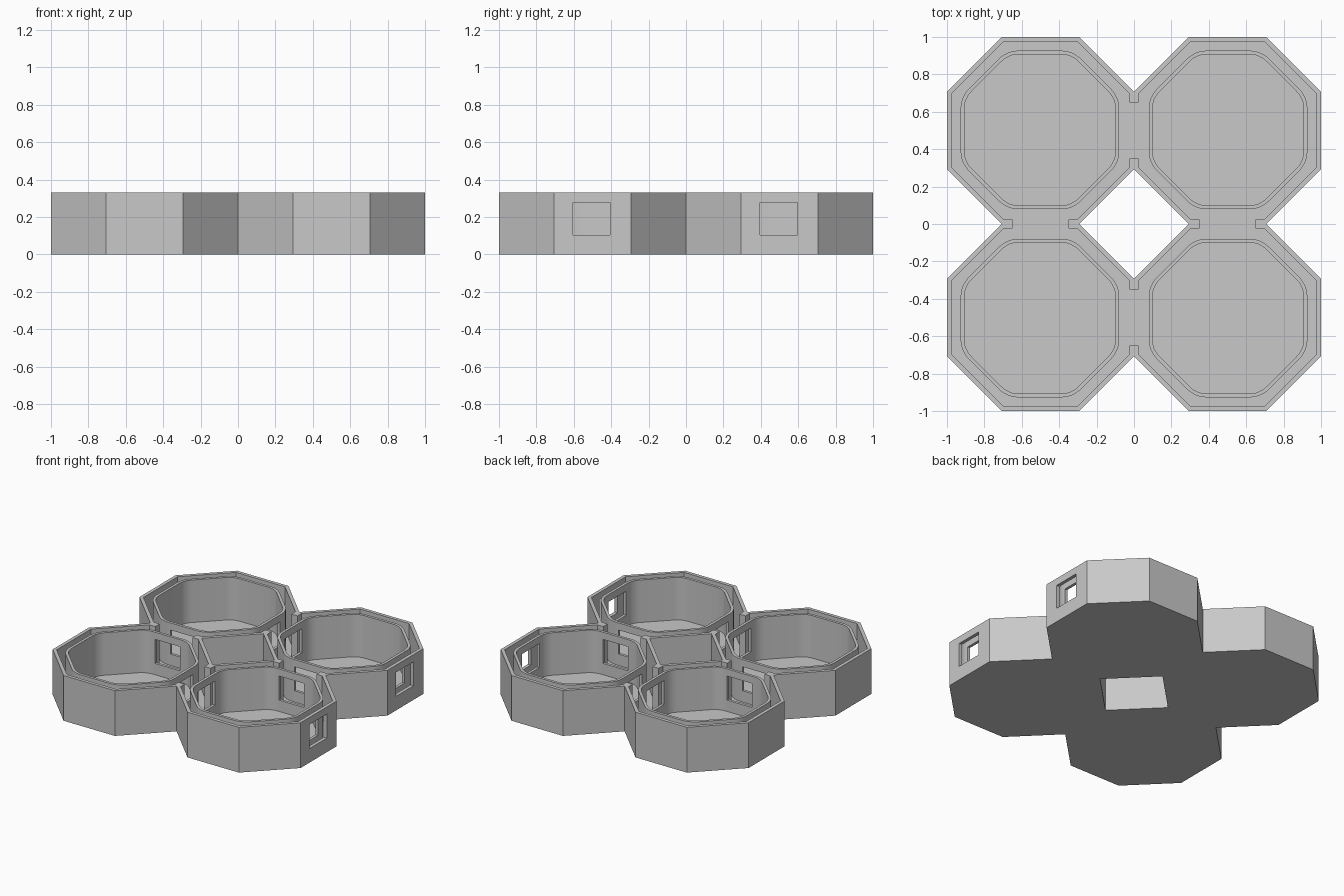
import bpy, bmesh, math
from mathutils import Vector, Matrix

if "Cube" in bpy.data.objects:
    bpy.data.objects.remove(bpy.data.objects["Cube"])

H, FLOOR = 0.33, 0.02          # overall height, floor thickness

grey = bpy.data.materials.new("plain grey")
grey.diffuse_color = (0.58, 0.58, 0.58, 1)
grey.use_nodes = True
grey.node_tree.nodes["Principled BSDF"].inputs["Base Color"].default_value = grey.diffuse_color


def spin(points):
    """Repeat a quarter outline four times around the centre."""
    turns = [(1, 0), (0, 1), (-1, 0), (0, -1)]
    return [(c * x - s * y, s * x + c * y) for c, s in turns for x, y in points]


def loop(bm, points, z):
    return [bm.verts.new((x, y, z)) for x, y in points]


def wall(bm, low, high):
    for i in range(len(low)):
        j = (i + 1) % len(low)
        bm.faces.new((low[i], low[j], high[j], high[i]))


def cap(bm, *loops):
    """Fill the flat area between an outline and its hole."""
    edges = []
    for lp in loops:
        for i in range(len(lp)):
            pair = (lp[i], lp[(i + 1) % len(lp)])
            edges.append(bm.edges.get(pair) or bm.edges.new(pair))
    bmesh.ops.triangle_fill(bm, edges=edges, use_beauty=True, normal=(0, 0, 1))


def finish(bm, name):
    bmesh.ops.recalc_face_normals(bm, faces=bm.faces[:])
    mesh = bpy.data.meshes.new(name)
    bm.to_mesh(mesh)
    bm.free()
    mesh.materials.append(grey)
    ob = bpy.data.objects.new(name, mesh)
    bpy.context.collection.objects.link(ob)
    return ob


def rounded_octagon(cx, cy, half, radius, steps=6):
    pts = []
    reach = (half - radius) / math.cos(math.pi / 8)
    for k in range(8):
        mid = math.pi / 8 + k * math.pi / 4
        for i in range(steps + 1):
            a = mid + (i / steps - 0.5) * math.pi / 4
            pts.append((cx + reach * math.cos(mid) + radius * math.cos(a),
                        cy + reach * math.sin(mid) + radius * math.sin(a)))
    return pts


# Outer shell: four joined octagons with thin walls, openings between the
# cells and a square hole through the middle
outline = spin([(.707, 0), (1, .293), (1, .707), (.707, 1), (.293, 1)])
cavity = spin([(.65, .025), (.697, .025), (.975, .303), (.975, .697),
               (.697, .975), (.303, .975), (.025, .697), (.025, .65)])
core = spin([(.35, .025), (.303, .025), (.025, .303), (.025, .35)])
hole = spin([(.293, 0)])

bm = bmesh.new()
out_lo, out_hi = loop(bm, outline, 0), loop(bm, outline, H)
cav_lo, cav_hi = loop(bm, cavity, FLOOR), loop(bm, cavity, H)
core_lo, core_hi = loop(bm, core, FLOOR), loop(bm, core, H)
hole_lo, hole_hi = loop(bm, hole, 0), loop(bm, hole, H)
for low, high in ((out_lo, out_hi), (cav_lo, cav_hi),
                  (core_lo, core_hi), (hole_lo, hole_hi)):
    wall(bm, low, high)
cap(bm, out_lo, hole_lo)       # underside
cap(bm, cav_lo, core_lo)       # floor
cap(bm, out_hi, cav_hi)        # outer rim
cap(bm, core_hi, hole_hi)      # rim around the middle hole
parts = [finish(bm, "outer_shell")]

# Thin rounded liner wall inside each cell
for side_y, row in ((-1, "front"), (1, "back")):
    for side_x, col in ((-1, "left"), (1, "right")):
        cx, cy = 0.503 * side_x, 0.503 * side_y
        bm = bmesh.new()
        outer = rounded_octagon(cx, cy, 0.424, 0.15)
        inner = rounded_octagon(cx, cy, 0.404, 0.13)
        o_lo, o_hi = loop(bm, outer, FLOOR / 2), loop(bm, outer, H)
        i_lo, i_hi = loop(bm, inner, FLOOR / 2), loop(bm, inner, H)
        wall(bm, o_lo, o_hi)
        wall(bm, i_lo, i_hi)
        wall(bm, o_lo, i_lo)
        wall(bm, o_hi, i_hi)
        parts.append(finish(bm, f"liner_{row}_{col}"))

# Window cutters: through the right-hand and shared walls
bm = bmesh.new()
boxes = []
for s in (-1, 1):
    boxes.append(((0.45, 0.5 * s - 0.005, 0.19), (1.3, 0.2, 0.175)))
    boxes.append(((0.5 * s, 0, 0.19), (0.2, 0.4, 0.175)))
for centre, size in boxes:
    bmesh.ops.create_cube(bm, size=1, matrix=Matrix.Translation(centre)
                          @ Matrix.Diagonal(Vector(size)).to_4x4())
cutter = finish(bm, "window_cutter")
cutter.hide_render = True

for ob in parts:
    cut = ob.modifiers.new("windows", 'BOOLEAN')
    cut.operation, cut.solver, cut.object = 'DIFFERENCE', 'EXACT', cutter
    bpy.ops.object.select_all(action='DESELECT')
    ob.select_set(True)
    bpy.context.view_layer.objects.active = ob
    bpy.ops.object.modifier_apply(modifier=cut.name)
    bpy.ops.object.shade_smooth_by_angle(angle=math.radians(25))
bpy.data.objects.remove(cutter)
